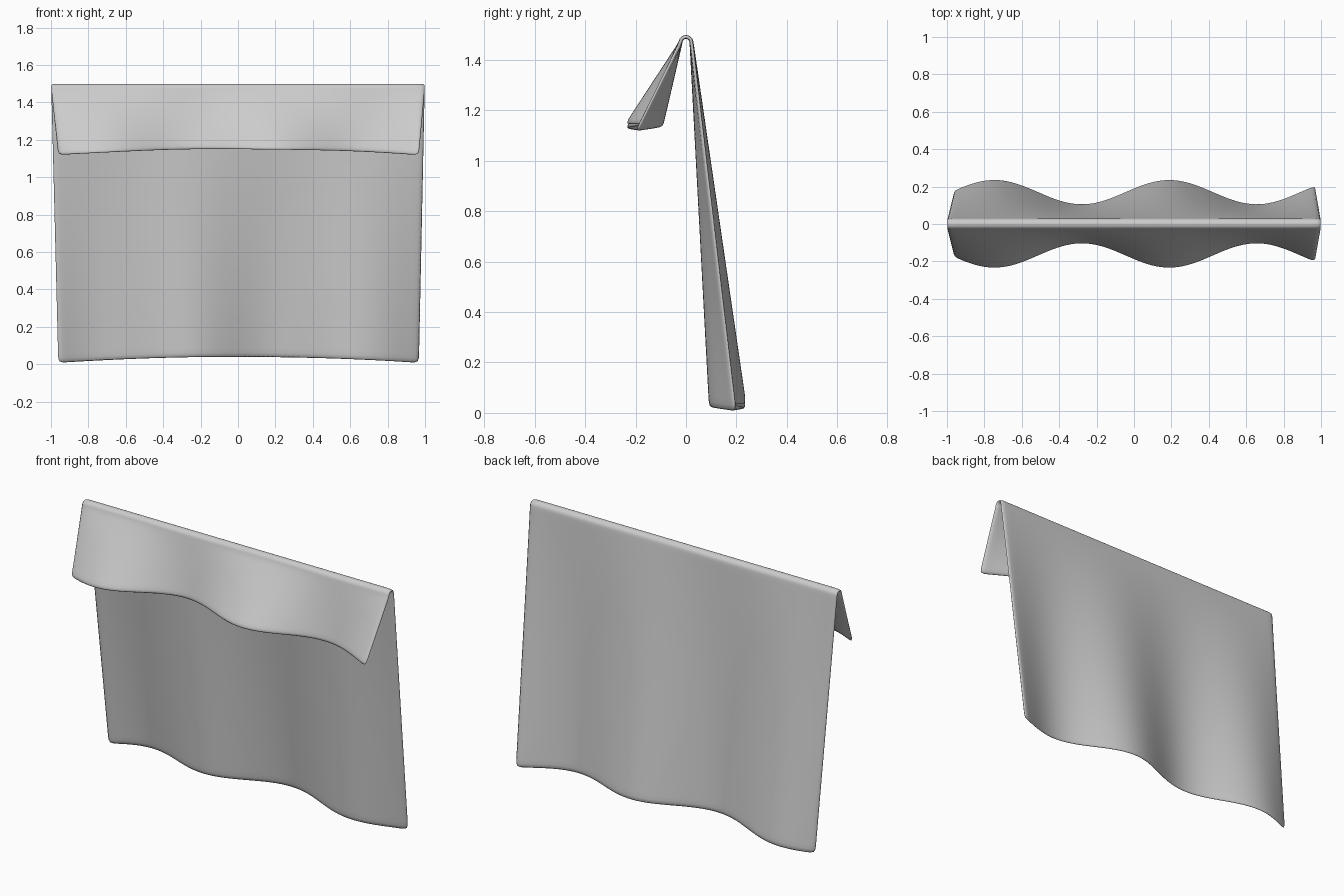
import bpy, bmesh
from math import cos, sin, pi

if "Cube" in bpy.data.objects:
    bpy.data.objects.remove(bpy.data.objects["Cube"])

COLS, ARC = 40, 8
RIDGE_Z, RADIUS = 1.47, 0.03


def hem(x, side):
    # bottom edge of a hanging side: +1 back (long), -1 front (short)
    y = 0.173 + 0.067 * cos(2 * pi * (x - 0.195) / 0.967)
    base = 0.038 if side > 0 else 1.152
    return x * 0.966, side * y, base - 0.032 * x * x


def hang(x, side, t):
    # point on a straight fall from the ridge (t=0) to the wavy hem (t=1)
    a, b = (x, side * RADIUS, RIDGE_Z), hem(x, side)
    return [p + (q - p) * t for p, q in zip(a, b)]


def profile(x):
    front = [hang(x, -1, 1 - i / 10) for i in range(10)]
    fold = [(x, -RADIUS * cos(pi * i / ARC), RIDGE_Z + RADIUS * sin(pi * i / ARC))
            for i in range(ARC + 1)]
    back = [hang(x, 1, (i + 1) / 30) for i in range(30)]
    return front + fold + back


# draped cloth sheet
bm = bmesh.new()
grid = [[bm.verts.new(p) for p in profile(-1 + 2 * i / COLS)] for i in range(COLS + 1)]
for a, b in zip(grid, grid[1:]):
    for j in range(len(a) - 1):
        bm.faces.new((a[j], b[j], b[j + 1], a[j + 1]))
bm.normal_update()
mesh = bpy.data.meshes.new("draped_cloth")
bm.to_mesh(mesh)
bm.free()
cloth = bpy.data.objects.new("draped_cloth", mesh)
bpy.context.collection.objects.link(cloth)
for f in mesh.polygons:
    f.use_smooth = True

# cloth thickness on the inner side, softened hems
solid = cloth.modifiers.new("thickness", 'SOLIDIFY')
solid.thickness = 0.016
solid.offset = -1
soft = cloth.modifiers.new("soft", 'SUBSURF')
soft.levels = soft.render_levels = 1
